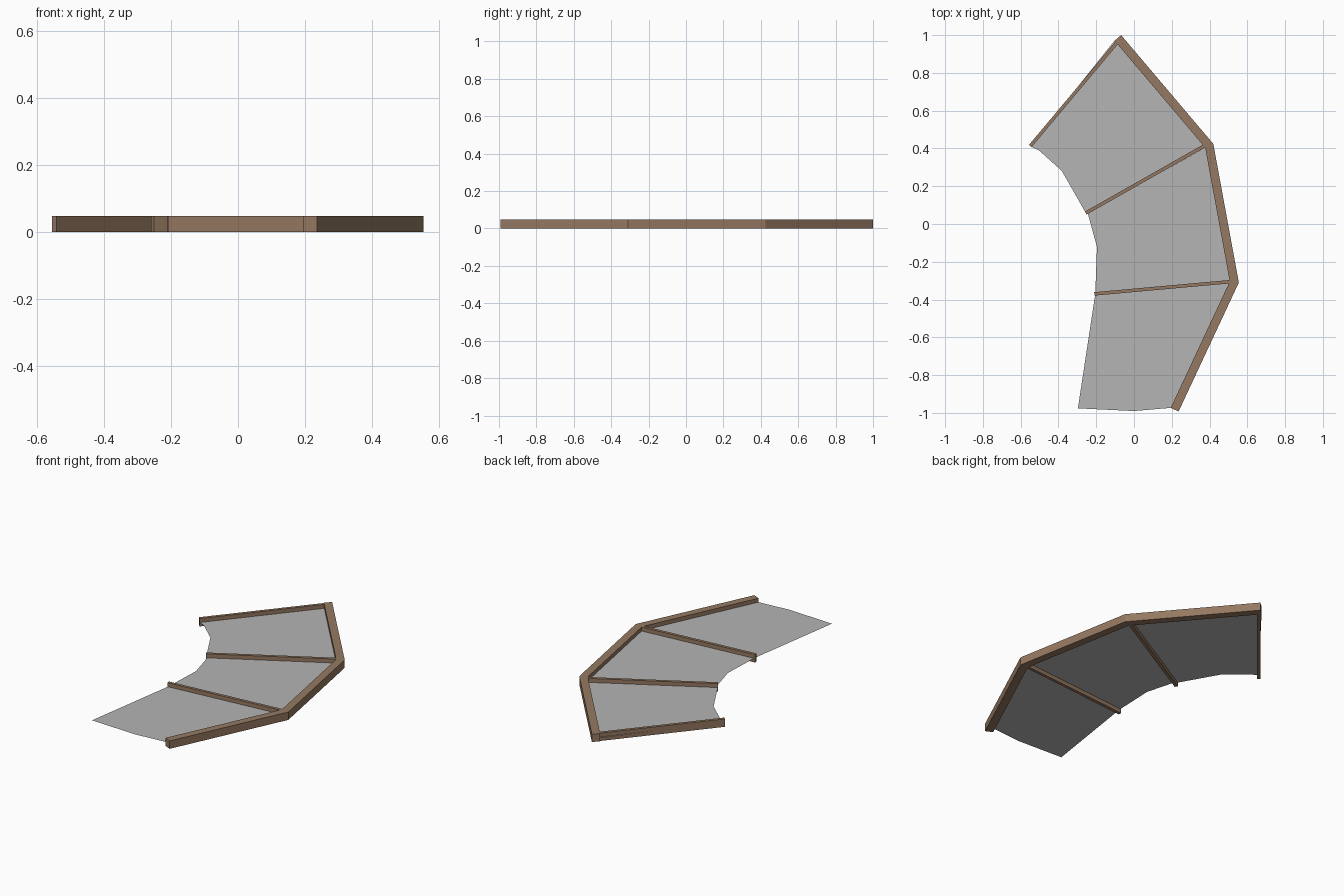
import bpy
import bmesh
from mathutils import Vector

if "Cube" in bpy.data.objects:
    bpy.data.objects.remove(bpy.data.objects["Cube"])

H = 0.048          # frame height
BEAM_W = 0.046     # outer rail width
RIB_W = 0.018      # rib width


def material(name, rgb):
    m = bpy.data.materials.new(name)
    m.diffuse_color = (*rgb, 1.0)
    m.use_nodes = True
    m.node_tree.nodes["Principled BSDF"].inputs["Base Color"].default_value = m.diffuse_color
    return m


wood = material("brown_wood", (0.30, 0.19, 0.12))
grey = material("grey_panel", (0.46, 0.46, 0.46))


def flat_shape(name, pts, z, height, mat):
    """Flat outline at height z, extruded upward if height is given."""
    bm = bmesh.new()
    face = bm.faces.new([bm.verts.new((x, y, z)) for x, y in pts])
    face.normal_update()
    if face.normal.z < 0:
        face.normal_flip()
    if height:
        res = bmesh.ops.extrude_face_region(bm, geom=[face])
        verts = [g for g in res["geom"] if isinstance(g, bmesh.types.BMVert)]
        bmesh.ops.translate(bm, vec=(0, 0, height), verts=verts)
        bmesh.ops.recalc_face_normals(bm, faces=bm.faces)
    me = bpy.data.meshes.new(name)
    bm.to_mesh(me)
    bm.free()
    me.materials.append(mat)
    ob = bpy.data.objects.new(name, me)
    bpy.context.collection.objects.link(ob)
    return ob


def inset_path(path, dist):
    """Offset an open path to its right side with mitred corners."""
    pts = [Vector(p) for p in path]
    normals = []
    for a, b in zip(pts, pts[1:]):
        d = (b - a).normalized()
        normals.append(Vector((d.y, -d.x)))
    out = []
    for i, p in enumerate(pts):
        n0, n1 = normals[max(i - 1, 0)], normals[min(i, len(normals) - 1)]
        out.append(p + (n0 + n1) * dist / (1 + n0.dot(n1)))
    return out


# outer rail: three mitred beams
outer = [(-0.068, 1.0), (0.42, 0.424), (0.555, -0.31), (0.236, -0.993)]
inner = inset_path(outer, BEAM_W)
for i in range(3):
    flat_shape(f"outer_rail_{i + 1}",
               [outer[i], outer[i + 1], inner[i + 1], inner[i]], 0, H, wood)

# ribs running inward from the rail
ribs = [((-0.549, 0.413), (-0.088, 0.963)),
        ((-0.255, 0.058), (0.380, 0.418)),
        ((-0.210, -0.370), (0.512, -0.305))]
for i, (a, b) in enumerate(ribs):
    a, b = Vector(a), Vector(b)
    d = (b - a).normalized()
    s = Vector((d.y, -d.x)) * RIB_W / 2
    flat_shape(f"rib_{i + 1}", [a + s, b + s, b - s, a - s], 0, H, wood)

# thin panels between the ribs, half way up the frame
panels = [
    [inner[0], inner[1], (-0.255, 0.058), (-0.382, 0.281), (-0.50, 0.387), (-0.549, 0.413)],
    [inner[1], inner[2], (-0.205, -0.370), (-0.196, -0.122), (-0.245, 0.058)],
    [inner[2], inner[3], (0.0, -0.99), (-0.297, -0.976), (-0.205, -0.370)],
]
for i, pts in enumerate(panels):
    flat_shape(f"panel_{i + 1}", pts, H / 2, 0, grey)
